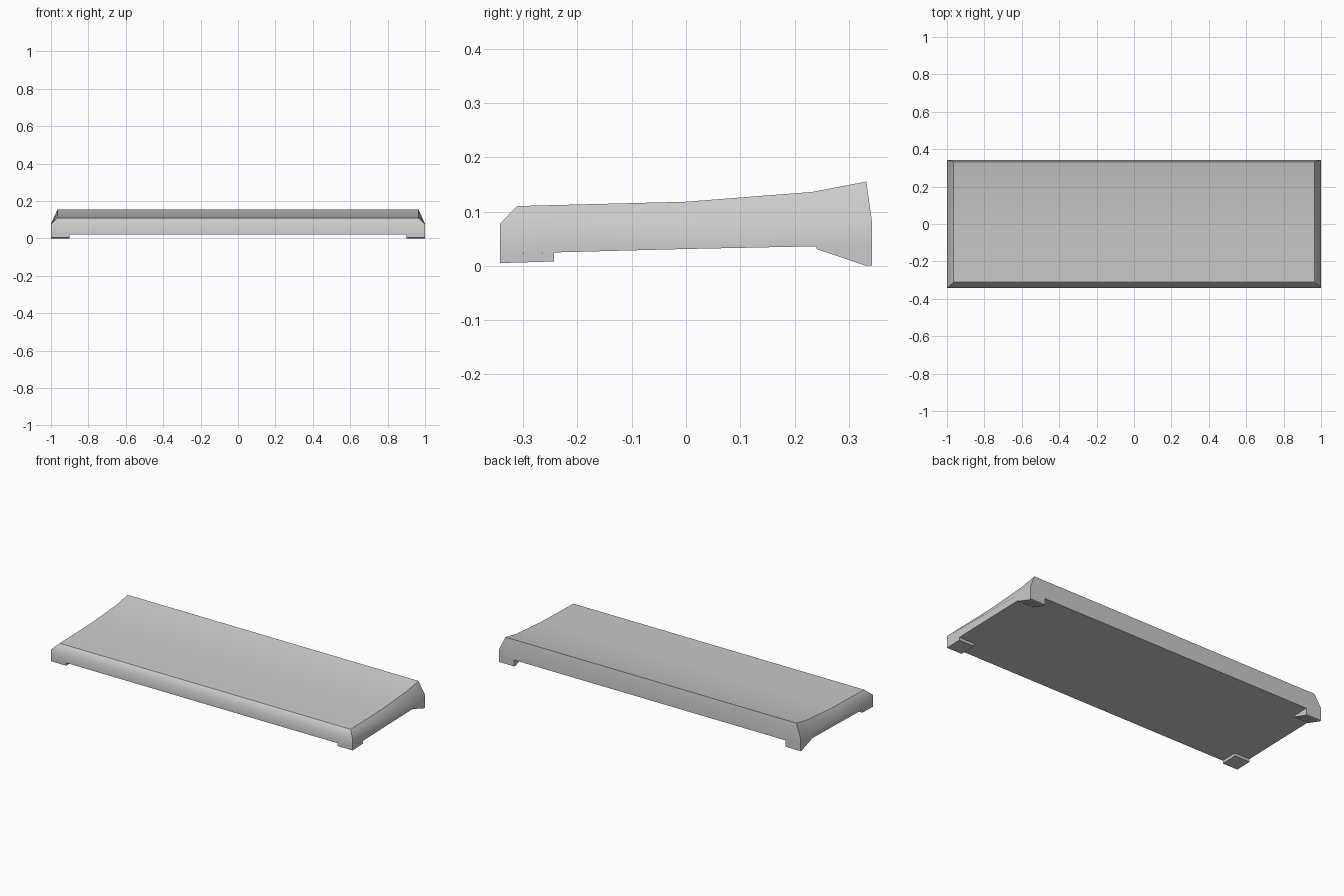
import bpy, bmesh

if "Cube" in bpy.data.objects:
    bpy.data.objects.remove(bpy.data.objects["Cube"])


def finish(bm, name):
    bmesh.ops.recalc_face_normals(bm, faces=bm.faces[:])
    mesh = bpy.data.meshes.new(name)
    bm.to_mesh(mesh)
    bm.free()
    obj = bpy.data.objects.new(name, mesh)
    bpy.context.collection.objects.link(obj)
    return obj


# Slab: stations along y as (rim y, top y, bottom z, rim z, top z)
stations = [
    (-0.343, -0.311, 0.022, 0.077, 0.110),
    (0.0, 0.0, 0.031, 0.071, 0.118),
    (0.24, 0.232, 0.036, 0.072, 0.136),
    (0.343, 0.332, 0.039, 0.078, 0.155),
]
TOP_X = 0.965
bm = bmesh.new()
rings = []
for yo, yt, zb, zm, zt in stations:
    section = [(-1, yo, zb), (-1, yo, zm), (-TOP_X, yt, zt),
               (TOP_X, yt, zt), (1, yo, zm), (1, yo, zb)]
    rings.append([bm.verts.new(p) for p in section])
top_faces, bottom_faces = [], []
for a, b in zip(rings, rings[1:]):
    for i in range(6):
        j = (i + 1) % 6
        f = bm.faces.new((a[i], a[j], b[j], b[i]))
        if i == 2:
            top_faces.append(f)
        elif i == 5:
            bottom_faces.append(f)
# End walls with their bevels
for r in (rings[0], rings[-1]):
    bm.faces.new((r[0], r[1], r[4], r[5]))
    bm.faces.new((r[1], r[2], r[3], r[4]))
# Soft rim, crisp outline around the top, underside and corners
for f in bm.faces:
    f.smooth = True
for group in (top_faces, bottom_faces):
    for f in group:
        for e in f.edges:
            if any(g not in group for g in e.link_faces):
                e.smooth = False
for r in (rings[0], rings[-1]):
    for i, j in ((0, 1), (1, 2), (3, 4), (4, 5)):
        bm.edges.get((r[i], r[j])).smooth = False
finish(bm, "slab")


# Feet: side profiles in (y, z), extruded along x at both ends
def foot(name, profile, side):
    bm = bmesh.new()
    face = bm.faces.new([bm.verts.new((side * 0.9, y, z)) for y, z in profile])
    out = bmesh.ops.extrude_face_region(bm, geom=[face])["geom"]
    verts = [v for v in out if isinstance(v, bmesh.types.BMVert)]
    bmesh.ops.translate(bm, verts=verts, vec=(side * 0.1, 0, 0))
    finish(bm, name)


front_profile = [(-0.343, 0.022), (-0.343, 0.005), (-0.243, 0.008), (-0.243, 0.0246)]
back_profile = [(0.24, 0.036), (0.24, 0.031), (0.332, 0.0), (0.343, 0.001), (0.343, 0.039)]
for side, label in ((-1, "left"), (1, "right")):
    foot("front_foot_" + label, front_profile, side)
    foot("back_foot_" + label, back_profile, side)
